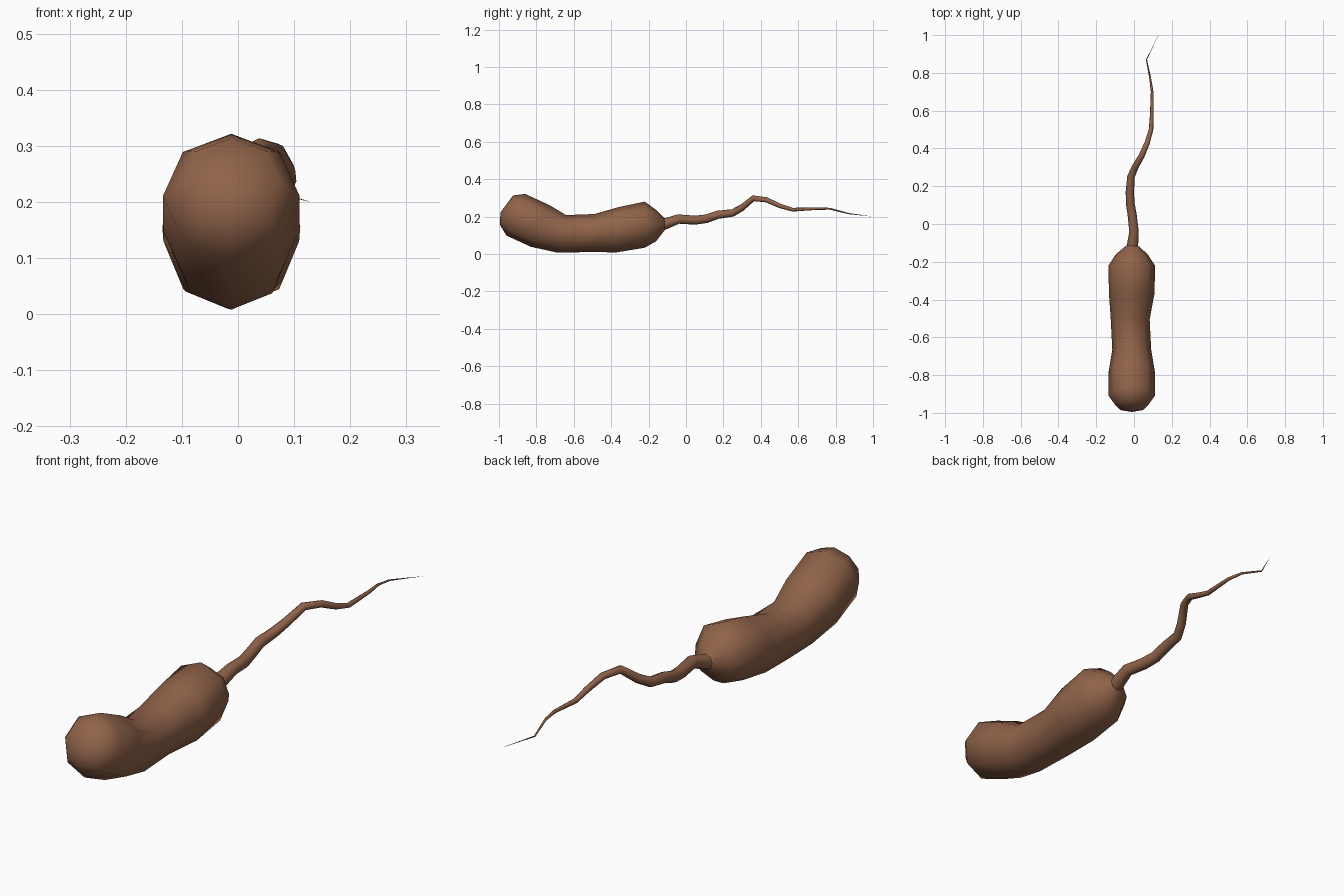
import bpy
import bmesh
import math
from mathutils import Vector

SIDES = 8

default_cube = bpy.data.objects.get("Cube")
if default_cube:
    bpy.data.objects.remove(default_cube, do_unlink=True)

# Single brown material
brown = bpy.data.materials.new("brown skin")
brown.use_nodes = True
colour = (0.28, 0.125, 0.067, 1.0)
brown.diffuse_color = colour
brown.node_tree.nodes["Principled BSDF"].inputs["Base Color"].default_value = colour


def ring_direction(centres, index):
    """Direction of the path at a ring, from its neighbours."""
    before = centres[max(index - 1, 0)]
    after = centres[min(index + 1, len(centres) - 1)]
    return (after - before).normalized()


def build_tube(name, rings, start_pole, end_pole, directions=None):
    """Skin octagonal rings (x, y, z, radius) and close both ends at a pole."""
    bm = bmesh.new()
    centres = [Vector(ring[:3]) for ring in rings]
    loops = []
    for index, ring in enumerate(rings):
        forward = directions[index] if directions else ring_direction(centres, index)
        side = forward.cross(Vector((0, 0, 1))).normalized()
        up = side.cross(forward)
        loop = []
        for step in range(SIDES):
            angle = math.tau * step / SIDES
            offset = side * math.cos(angle) + up * math.sin(angle)
            loop.append(bm.verts.new(centres[index] + offset * ring[3]))
        loops.append(loop)

    first = bm.verts.new(start_pole)
    last = bm.verts.new(end_pole)
    for step in range(SIDES):
        following = (step + 1) % SIDES
        for near, far in zip(loops, loops[1:]):
            bm.faces.new((near[step], near[following], far[following], far[step]))
        bm.faces.new((first, loops[0][following], loops[0][step]))
        bm.faces.new((last, loops[-1][step], loops[-1][following]))

    bmesh.ops.recalc_face_normals(bm, faces=bm.faces)
    for face in bm.faces:
        face.smooth = True
    mesh = bpy.data.meshes.new(name)
    bm.to_mesh(mesh)
    bm.free()
    mesh.materials.append(brown)
    part = bpy.data.objects.new(name, mesh)
    bpy.context.collection.objects.link(part)
    return part


# Bent capsule body: x, y, z, radius, slope of the path
body_rings = [
    (-.012, -.96, .235, .086, -.45),
    (-.012, -.91, .21, .122, -.45),
    (-.012, -.78, .15, .122, -.45),
    (-.012, -.665, .108, .103, -.24),
    (-.02, -.505, .112, .103, -.15),
    (-.012, -.365, .13, .121, -.04),
    (-.012, -.22, .157, .123, 0),
    (-.012, -.16, .152, .084, 0),
    (-.01, -.115, .158, .032, 0),
]
slopes = [Vector((0, 1, ring[4])).normalized() for ring in body_rings]
build_tube("body", body_rings, (-.012, -.992, .222), (-.01, -.1, .16), slopes)

# Wavy tapering tail
tail_rings = [
    (-.012, -.14, .157, .032),
    (-.008, -.115, .16, .03),
    (0, -.04, .187, .025),
    (-.01, .05, .181, .024),
    (-.02, .11, .189, .023),
    (-.022, .17, .21, .022),
    (-.016, .25, .22, .02),
    (.005, .3, .248, .018),
    (.04, .36, .298, .016),
    (.07, .43, .29, .014),
    (.09, .5, .258, .012),
    (.094, .57, .237, .01),
    (.096, .7, .243, .007),
    (.086, .77, .242, .005),
    (.066, .87, .216, .003),
]
build_tube("tail", tail_rings, (-.012, -.16, .157), (.13, 1, .2))
